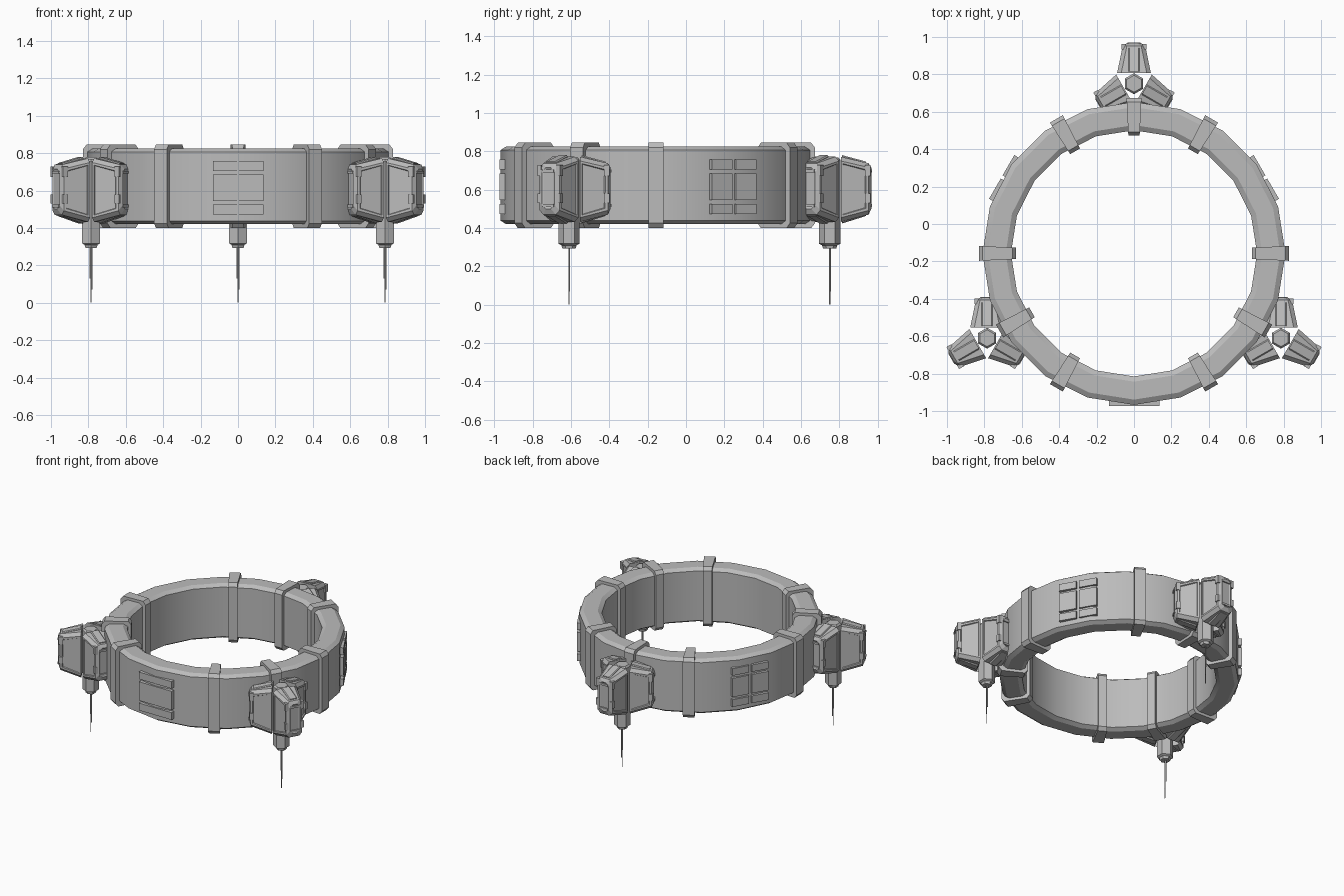
import bpy
import bmesh
from math import sin, cos, pi, radians
from mathutils import Matrix, Vector

if "Cube" in bpy.data.objects:
    bpy.data.objects.remove(bpy.data.objects["Cube"])

grey = bpy.data.materials.new("hull_grey")
grey.use_nodes = True
COLOUR = (0.5, 0.5, 0.5, 1)
grey.diffuse_color = COLOUR
grey.node_tree.nodes["Principled BSDF"].inputs["Base Color"].default_value = COLOUR

CENTRE = Vector((0, -0.157, 0))
RING_SIDES = 20


def around(degrees, origin=CENTRE):
    """Frame whose x axis points outward at the given angle."""
    return Matrix.Translation(origin) @ Matrix.Rotation(radians(degrees), 4, "Z")


def loft(bm, sections, matrix=Matrix(), closed=False):
    """Skin equal-sized loops; cap the ends unless closed."""
    rows = [[bm.verts.new(matrix @ Vector(p)) for p in s] for s in sections]
    pairs = list(zip(rows, rows[1:])) + ([(rows[-1], rows[0])] if closed else [])
    for a, b in pairs:
        for i in range(len(a)):
            j = (i + 1) % len(a)
            bm.faces.new((a[i], a[j], b[j], b[i]))
    if not closed:
        bm.faces.new(rows[0])
        bm.faces.new(rows[-1])


def box(bm, x, y, z, matrix=Matrix()):
    loft(bm, [[(x[0], y[0], h), (x[1], y[0], h), (x[1], y[1], h), (x[0], y[1], h)]
              for h in z], matrix)


def chamfered(a0, a1, b0, b1, ca, cb):
    """Rectangle with cut corners as 2D points."""
    return [(a0 + ca, b0), (a1 - ca, b0), (a1, b0 + cb), (a1, b1 - cb),
            (a1 - ca, b1), (a0 + ca, b1), (a0, b1 - cb), (a0, b0 + cb)]


def polygon(radius, z, sides=6):
    return [(radius * sin(2 * pi * i / sides), radius * cos(2 * pi * i / sides), z)
            for i in range(sides)]


def finish(bm, name, smooth=False):
    bmesh.ops.recalc_face_normals(bm, faces=bm.faces[:])
    mesh = bpy.data.meshes.new(name)
    bm.to_mesh(mesh)
    bm.free()
    mesh.materials.append(grey)
    obj = bpy.data.objects.new(name, mesh)
    bpy.context.collection.objects.link(obj)
    if smooth:
        bpy.ops.object.select_all(action="DESELECT")
        obj.select_set(True)
        bpy.context.view_layer.objects.active = obj
        bpy.ops.object.shade_smooth_by_angle(angle=radians(25))
    return obj


# Main ring: chamfered section swept round
bm = bmesh.new()
profile = chamfered(0.658, 0.81, 0.42, 0.825, 0.028, 0.018)
loft(bm, [[around(90 + 360 * k / RING_SIDES) @ Vector((r, 0, z)) for r, z in profile]
          for k in range(RING_SIDES)], closed=True)
finish(bm, "main_ring", smooth=True)

# Clamping ribs, wider toward the outside
for n, angle in enumerate((90, 60, 120, 0, 180, -30, 210, -60, 240)):
    bm = bmesh.new()
    outline = chamfered(0.63, 0.83, 0.4, 0.845, 0.02, 0.025)
    loft(bm, [[(r, side * r * 0.048, z) for r, z in outline] for side in (-1, 1)],
         around(angle))
    finish(bm, f"ring_rib_{n}")

# Panel plates between the ribs
ROWS = ((0.472, 0.526), (0.545, 0.685), (0.705, 0.757))
for name, angle, columns in (
        ("front", 270, ((-0.135, 0.135),)),
        ("left", 30, ((-0.135, -0.01), (0.01, 0.135))),
        ("right", 150, ((-0.135, -0.01), (0.01, 0.135)))):
    bm = bmesh.new()
    for z in ROWS:
        for y in columns:
            box(bm, (0.78, 0.817), y, z, around(angle))
    finish(bm, f"{name}_panel_plates")


def pod(name, matrix):
    bm = bmesh.new()
    # Tapering body: reach, half width, bottom, top
    stations = ((0.058, 0.09, 0.432, 0.772), (0.135, 0.078, 0.445, 0.76),
                (0.203, 0.06, 0.47, 0.738), (0.217, 0.037, 0.5, 0.715))
    loft(bm, [[(r, y, z) for y, z in chamfered(-w, w, lo, hi, 0.022, 0.022)]
              for r, w, lo, hi in (stations[0], stations[2], stations[3])])
    bmesh.ops.recalc_face_normals(bm, faces=bm.faces[:])
    bm.normal_update()
    # Recessed windows on both flanks and the outer end
    flanks = [f for f in bm.faces if f.calc_area() > 0.02
              and (abs(f.normal.y) > 0.9)]
    bmesh.ops.inset_individual(bm, faces=flanks, thickness=0.018, depth=0)
    bmesh.ops.inset_individual(bm, faces=flanks, thickness=0.005, depth=-0.007)
    ends = [f for f in bm.faces if f.normal.x > 0.9 and f.calc_center_median().x > 0.21]
    bmesh.ops.inset_individual(bm, faces=ends, thickness=0.01, depth=-0.005)
    # Roof and floor spines
    for lift in (-1, 1):
        loft(bm, [[(r, y, z) for y, z in chamfered(
            -0.03, 0.03, mid - 0.016, mid + 0.016, 0.006, 0.006)]
            for r, mid in ((0.065, 0.602 + lift * 0.162), (0.19, 0.605 + lift * 0.126))])
    # Corner clamps at the outer end
    for side in (-1, 1):
        for z in ((0.53, 0.58), (0.672, 0.728)):
            y = sorted((side * 0.045, side * 0.068))
            box(bm, (0.183, 0.212), y, z)
    # Small end bars
    for z in ((0.51, 0.525), (0.69, 0.705)):
        box(bm, (0.2, 0.221), (-0.034, 0.034), z)
    bm.transform(matrix)
    finish(bm, name)


# Three clusters of three pods on a hub with an antenna
for label, angle in (("back", 90), ("right", 210), ("left", 330)):
    origin = around(angle) @ Vector((0.907, 0, 0))
    place = Matrix.Translation(origin)
    for n, heading in enumerate((90, 210, 330)):
        pod(f"{label}_pod_{n}", around(heading, origin))
    bm = bmesh.new()
    loft(bm, [polygon(r, z) for r, z in (
        (0.034, 0.292), (0.04, 0.31), (0.056, 0.318), (0.056, 0.755), (0.045, 0.768))], place)
    finish(bm, f"{label}_hub")
    bm = bmesh.new()
    for x, y, low in ((0, 0, 0), (0.005, 0.003, 0.07), (-0.005, 0.003, 0.13)):
        loft(bm, [polygon(0.0028, z) for z in (low, 0.3)],
             place @ Matrix.Translation((x, y, 0)))
    finish(bm, f"{label}_antenna")
